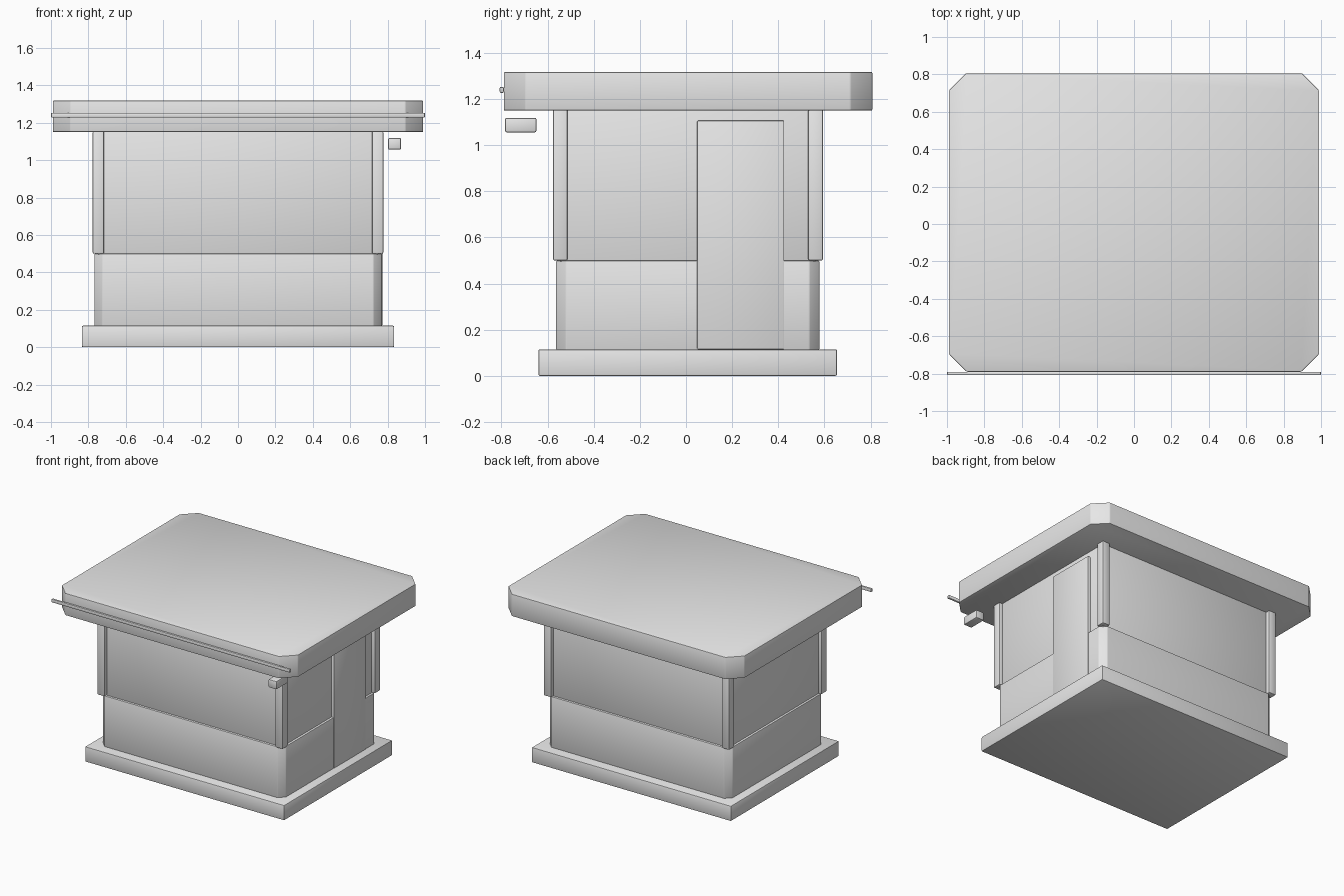
import bpy
import bmesh

default = bpy.data.objects.get("Cube")
if default:
    bpy.data.objects.remove(default, do_unlink=True)

grey = bpy.data.materials.new("light_grey")
grey.use_nodes = True
grey.diffuse_color = (0.8, 0.8, 0.8, 1)
grey.node_tree.nodes["Principled BSDF"].inputs["Base Color"].default_value = (0.8, 0.8, 0.8, 1)


def block(name, x, y, z, chamfer=0, soften=0.007):
    """Box from x, y, z ranges; chamfer cuts the vertical corners, soften rounds the edges."""
    (x0, x1), (y0, y1), (z0, z1) = x, y, z
    c = chamfer
    if c:
        outline = [(x0 + c, y0), (x1 - c, y0), (x1, y0 + c), (x1, y1 - c),
                   (x1 - c, y1), (x0 + c, y1), (x0, y1 - c), (x0, y0 + c)]
    else:
        outline = [(x0, y0), (x1, y0), (x1, y1), (x0, y1)]
    bm = bmesh.new()
    face = bm.faces.new([bm.verts.new((px, py, z0)) for px, py in outline])
    top = bmesh.ops.extrude_face_region(bm, geom=[face])["geom"]
    for v in top:
        if isinstance(v, bmesh.types.BMVert):
            v.co.z = z1
    bmesh.ops.recalc_face_normals(bm, faces=bm.faces)
    bmesh.ops.bevel(bm, geom=bm.edges[:], offset=soften, segments=2,
                    profile=0.5, affect='EDGES', clamp_overlap=True)
    bmesh.ops.recalc_face_normals(bm, faces=bm.faces)
    mesh = bpy.data.meshes.new(name)
    bm.to_mesh(mesh)
    bm.free()
    mesh.materials.append(grey)
    obj = bpy.data.objects.new(name, mesh)
    bpy.context.collection.objects.link(obj)
    bpy.ops.object.select_all(action='DESELECT')
    obj.select_set(True)
    bpy.context.view_layer.objects.active = obj
    bpy.ops.object.shade_smooth_by_angle(angle=0.6)
    return obj


# Plinth and lower wall
block("base_slab", (-0.835, 0.835), (-0.64, 0.655), (0, 0.115))
block("lower_wall", (-0.767, 0.767), (-0.563, 0.578), (0.112, 0.5), chamfer=0.043, soften=0.005)

# Upper window walls, set slightly back
block("window_walls", (-0.75, 0.75), (-0.547, 0.562), (0.495, 1.155), soften=0.004)

# Corner posts
for side, x in (("right", (-0.777, -0.716)), ("left", (0.716, 0.777))):
    for end, y in (("front", (-0.577, -0.514)), ("back", (0.53, 0.594))):
        block(f"{end}_{side}_post", x, y, (0.5, 1.155))

# Side door
block("door", (0.70, 0.772), (0.048, 0.426), (0.115, 1.107), soften=0.005)

# Roof with cut corners
block("roof", (-0.99, 0.99), (-0.79, 0.808), (1.15, 1.318), chamfer=0.095, soften=0.006)

# Trim rail along the front of the roof and the small hanging lamp
block("front_rail", (-1, 1), (-0.808, -0.79), (1.227, 1.253), soften=0.006)
block("corner_lamp", (0.803, 0.872), (-0.785, -0.648), (1.056, 1.119), soften=0.008)
